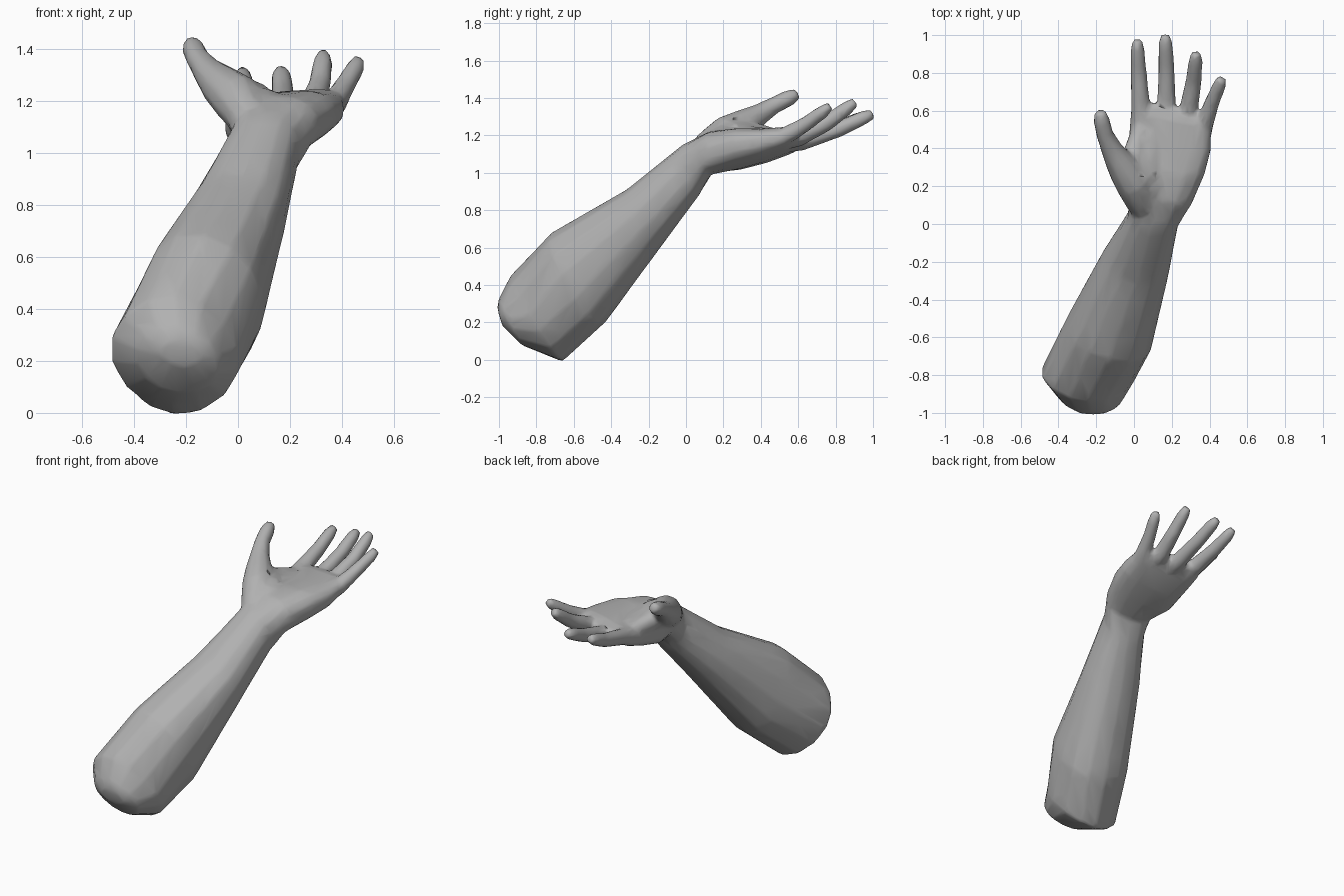
import bpy, bmesh, math
from mathutils import Vector

if "Cube" in bpy.data.objects:
    bpy.data.objects.remove(bpy.data.objects["Cube"])


def ring(centre, a, b, n, power=1.0):
    """Rounded section: power below 1 makes it boxier."""
    pts = []
    for i in range(n):
        t = 2 * math.pi * (i + 0.5) / n
        c, s = math.cos(t), math.sin(t)
        c = math.copysign(abs(c) ** power, c)
        s = math.copysign(abs(s) ** power, s)
        pts.append(centre + a * c + b * s)
    return pts


def loft(name, rings):
    bm = bmesh.new()
    rows = [[bm.verts.new(p) for p in r] for r in rings]
    n = len(rows[0])
    for r0, r1 in zip(rows, rows[1:]):
        for i in range(n):
            j = (i + 1) % n
            bm.faces.new((r0[i], r0[j], r1[j], r1[i]))
    bm.faces.new(rows[0])
    bm.faces.new(rows[-1])
    bmesh.ops.recalc_face_normals(bm, faces=bm.faces)
    mesh = bpy.data.meshes.new(name)
    bm.to_mesh(mesh)
    bm.free()
    ob = bpy.data.objects.new(name, mesh)
    bpy.context.collection.objects.link(ob)
    return ob


def digit(name, path, n=10):
    """Tapered tube along (x, y, z, radius) points."""
    pts = [Vector(p[:3]) for p in path]
    rings = []
    for i, p in enumerate(pts):
        d = (pts[min(i + 1, len(pts) - 1)] - pts[max(i - 1, 0)]).normalized()
        side = d.cross(Vector((0, 0, 1))).normalized()
        up = side.cross(d)
        rings.append(ring(p, side * path[i][3], up * path[i][3], n))
    return loft(name, rings)


# forearm and palm: centre x, half width, top (y, z), bottom (y, z), side tilt (y, z), boxiness
sections = [
    (-0.22, 0.08, (-1.01, 0.28), (-0.98, 0.18), (0.0, -0.1), 1.0),
    (-0.23, 0.16, (-1.00, 0.33), (-0.87, 0.075), (-0.05, -0.1), 1.0),
    (-0.245, 0.25, (-0.94, 0.45), (-0.66, -0.01), (-0.05, -0.1), 1.1),
    (-0.13, 0.225, (-0.72, 0.68), (-0.43, 0.20), (-0.25, -0.22), 0.9),
    (0.01, 0.175, (-0.32, 0.91), (-0.10, 0.65), (-0.25, -0.22), 0.9),
    (0.10, 0.135, (-0.02, 1.15), (0.07, 0.88), (-0.20, -0.12), 0.85),
    (0.14, 0.165, (0.12, 1.22), (0.13, 0.99), (-0.15, 0.0), 0.8),
    (0.16, 0.215, (0.28, 1.235), (0.28, 1.02), (-0.10, 0.1), 0.75),
    (0.19, 0.22, (0.42, 1.23), (0.42, 1.06), (-0.12, 0.1), 0.7),
    (0.195, 0.215, (0.55, 1.24), (0.55, 1.11), (-0.15, 0.08), 0.65),
    (0.18, 0.185, (0.625, 1.215), (0.625, 1.155), (-0.17, 0.06), 0.65),
]
rings = []
for xc, w, top, bot, tilt, power in sections:
    t, b = Vector((xc, *top)), Vector((xc, *bot))
    rings.append(ring((t + b) / 2, Vector((1, *tilt)) * w, (t - b) / 2, 14, power))
arm = loft("forearm_and_hand", rings)

# fingers, thumb and the fleshy web beside the thumb
digits = {
    "index_finger": [(.04, .46, 1.16, .05), (.035, .62, 1.185, .052), (.025, .80, 1.235, .044),
                     (.018, .92, 1.285, .039), (.018, .972, 1.312, .027)],
    "middle_finger": [(.16, .46, 1.15, .05), (.172, .62, 1.17, .052), (.172, .82, 1.235, .044),
                      (.167, .95, 1.295, .039), (.165, 1.0, 1.315, .027)],
    "ring_finger": [(.27, .46, 1.16, .05), (.288, .60, 1.19, .052), (.315, .75, 1.265, .044),
                    (.326, .86, 1.345, .039), (.328, .905, 1.38, .027)],
    "little_finger": [(.345, .40, 1.16, .05), (.37, .52, 1.19, .05), (.412, .64, 1.26, .041),
                      (.45, .73, 1.325, .037), (.464, .77, 1.358, .026)],
    "thumb": [(.08, .02, 1.06, .05), (.045, .11, 1.135, .085), (-.005, .22, 1.21, .10),
              (-.065, .31, 1.26, .083), (-.115, .39, 1.31, .06), (-.153, .47, 1.36, .047),
              (-.172, .55, 1.40, .045), (-.179, .597, 1.424, .03)],
    "thumb_web": [(.11, .08, 1.12, .06), (.045, .26, 1.185, .1), (.0, .37, 1.205, .066),
                  (.04, .52, 1.18, .045)],
    "palm_mound": [(.13, .05, 1.10, .07), (.09, .20, 1.155, .10), (.07, .33, 1.165, .09),
                   (.09, .50, 1.165, .065)],
}
bpy.context.view_layer.objects.active = arm
arm.select_set(True)
for name, path in digits.items():
    part = digit(name, path)
    mod = arm.modifiers.new(name, 'BOOLEAN')
    mod.operation = 'UNION'
    mod.solver = 'EXACT'
    mod.object = part
    bpy.ops.object.modifier_apply(modifier=mod.name)
    bpy.data.objects.remove(part, do_unlink=True)

# one continuous skin with softened joins, reduced to a light mesh
skin = arm.modifiers.new("skin", 'REMESH')
skin.mode = 'VOXEL'
skin.voxel_size = 0.011
soft = arm.modifiers.new("soften", 'SMOOTH')
soft.factor = 0.5
soft.iterations = 10
light = arm.modifiers.new("lighten", 'DECIMATE')
light.ratio = 0.05
for m in ("skin", "soften", "lighten"):
    bpy.ops.object.modifier_apply(modifier=m)
bpy.ops.object.shade_smooth()

# mid grey skin
grey = bpy.data.materials.new("mid_grey")
grey.diffuse_color = (0.44, 0.44, 0.44, 1)
grey.use_nodes = True
grey.node_tree.nodes["Principled BSDF"].inputs["Base Color"].default_value = grey.diffuse_color
arm.data.materials.clear()
arm.data.materials.append(grey)
